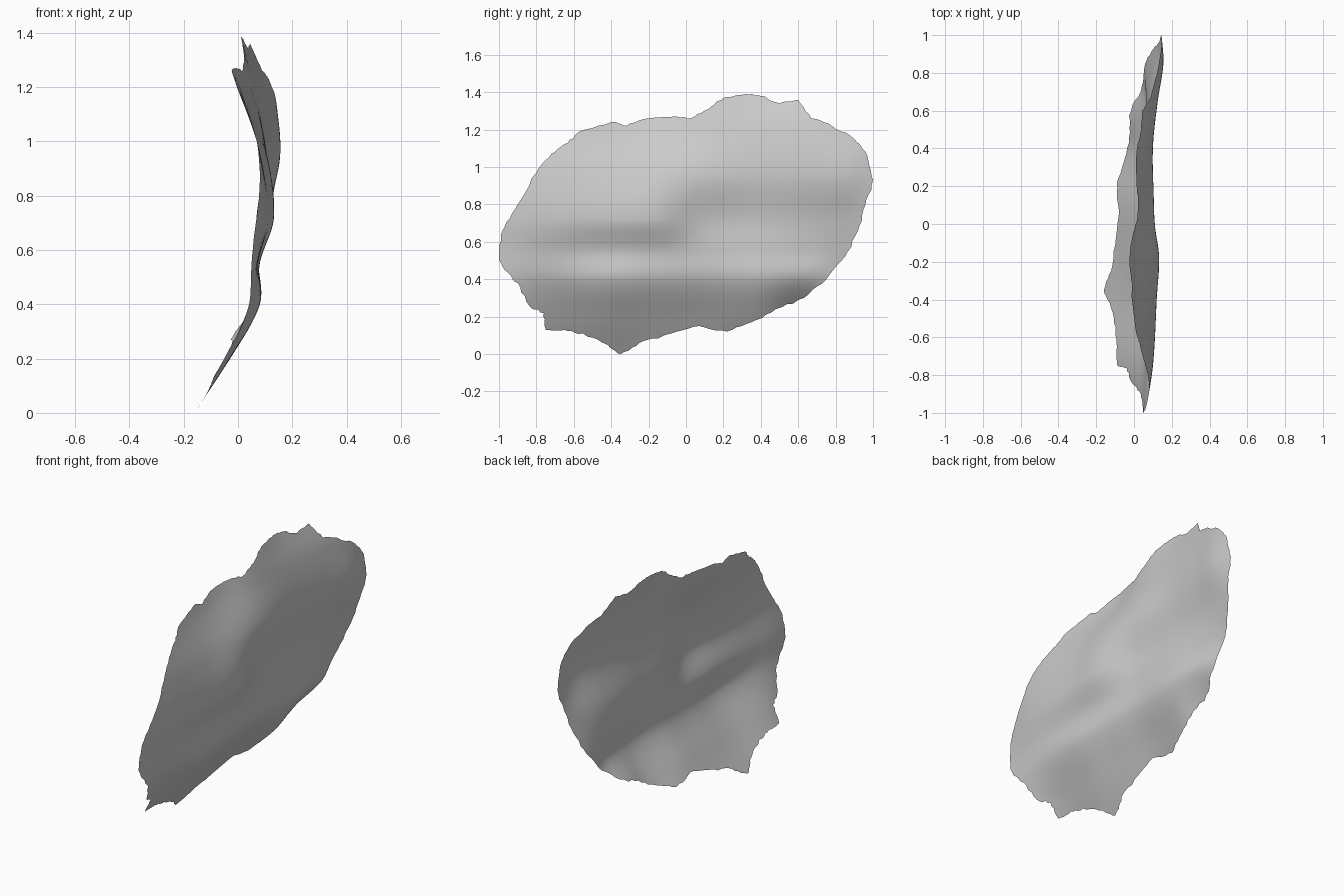
import bpy
import bmesh
import random
from mathutils import Vector

random.seed(4)

old_cube = bpy.data.objects.get("Cube")
if old_cube:
    bpy.data.objects.remove(old_cube, do_unlink=True)

# Ragged outline of the sheet: (y, z) in hundredths
OUTLINE = [
    (-100, 52), (-100, 58), (-97, 68), (-90, 80), (-80, 97), (-72, 107), (-63, 113),
    (-57, 119), (-40, 124), (-32, 122), (-20, 126), (-5, 127), (2, 126), (12, 131),
    (20, 137), (32, 139), (40, 138), (50, 134), (60, 136), (67, 126), (78, 122),
    (90, 115), (97, 106), (100, 93), (96, 80), (92, 66), (85, 52), (75, 40), (63, 30),
    (48, 24), (35, 17), (22, 12), (7, 15), (-8, 11), (-25, 6), (-35, 0), (-42, 5),
    (-55, 11), (-65, 13), (-75, 13), (-76, 22), (-84, 26), (-90, 38), (-97, 45)]

# Cross-sections: for each y, the x offset (hundredths) at each height in LEVELS
LEVELS = [0, .2, .4, .55, .72, .95, 1.2, 1.4]
SECTIONS = {
    -1.0: (-5, 0, 4, 5, 6, 6, 5, 4),
    -.75: (-16, -5, 4.5, 7, 10, 8, 2, 0),
    -.4: (-16, -3, 8, 7.5, 12, 8.5, 0, -5),
    -.15: (-16, -4, 7, 8, 13, 10.5, 0, -6),
    .1: (-17, -5, 6, 7, 7.5, 10.5, 4.5, 0),
    .4: (-17, -3, 8, 7.5, 7, 10, 7, 1),
    .65: (-20, -9, 6, 6.5, 8, 12.5, 10, 4),
    .85: (0, 2, 4, 6.5, 10, 15.5, 13, 10),
    1.0: (5, 6, 7, 9, 12, 14.5, 14, 12),
}


def smooth_curve(keys, values, t):
    """Cubic interpolation through the given values."""
    last = len(keys) - 1
    i = max(k for k in range(last) if keys[k] <= max(t, keys[0]))

    def slope(k):
        a, b = max(k - 1, 0), min(k + 1, last)
        return (values[b] - values[a]) / (keys[b] - keys[a])

    width = keys[i + 1] - keys[i]
    u = min(max((t - keys[i]) / width, 0), 1)
    blend = u * u * (3 - 2 * u)
    return (values[i] * (1 - blend) + values[i + 1] * blend
            + width * u * (1 - u) * ((1 - u) * slope(i) - u * slope(i + 1)))


def sheet_offset(y, z):
    """Sideways bulge of the sheet at a point of its outline plane."""
    columns = [smooth_curve(LEVELS, row, z) for row in SECTIONS.values()]
    return smooth_curve(list(SECTIONS), columns, y) / 100


def ragged_rim(steps):
    """Outline split into short pieces with small random nicks."""
    rim = []
    for start, end in zip(OUTLINE, OUTLINE[1:] + OUTLINE[:1]):
        a, b = Vector(start) / 100, Vector(end) / 100
        side = Vector((b.y - a.y, a.x - b.x)).normalized()
        for k in range(steps):
            nick = random.uniform(-.004, .007) if k else 0
            rim.append(a.lerp(b, k / steps) - side * nick)
    return rim


# Grey material
grey = bpy.data.materials.new("plain grey")
grey.use_nodes = True
colour = (.6, .6, .6, 1)
grey.diffuse_color = colour
grey.node_tree.nodes["Principled BSDF"].inputs["Base Color"].default_value = colour

# Wavy sheet: rings shrinking from the rim to the middle
RINGS = 32
rim = ragged_rim(5)
middle = Vector((0, .7))
bm = bmesh.new()


def add_vertex(point):
    return bm.verts.new((sheet_offset(point.x, point.y), point.x, point.y))


centre = add_vertex(middle)
rings = [[add_vertex(middle.lerp(p, r / RINGS)) for p in rim]
         for r in range(1, RINGS + 1)]
count = len(rim)
for i in range(count):
    j = (i + 1) % count
    bm.faces.new((centre, rings[0][j], rings[0][i]))
    for inner, outer in zip(rings, rings[1:]):
        bm.faces.new((inner[i], inner[j], outer[j], outer[i]))
bmesh.ops.recalc_face_normals(bm, faces=bm.faces)
if sum(f.normal.x for f in bm.faces) < 0:
    bmesh.ops.reverse_faces(bm, faces=bm.faces)

mesh = bpy.data.meshes.new("wavy_sheet")
bm.to_mesh(mesh)
bm.free()
mesh.materials.append(grey)
mesh.shade_smooth()
sheet = bpy.data.objects.new("wavy_sheet", mesh)
bpy.context.collection.objects.link(sheet)
